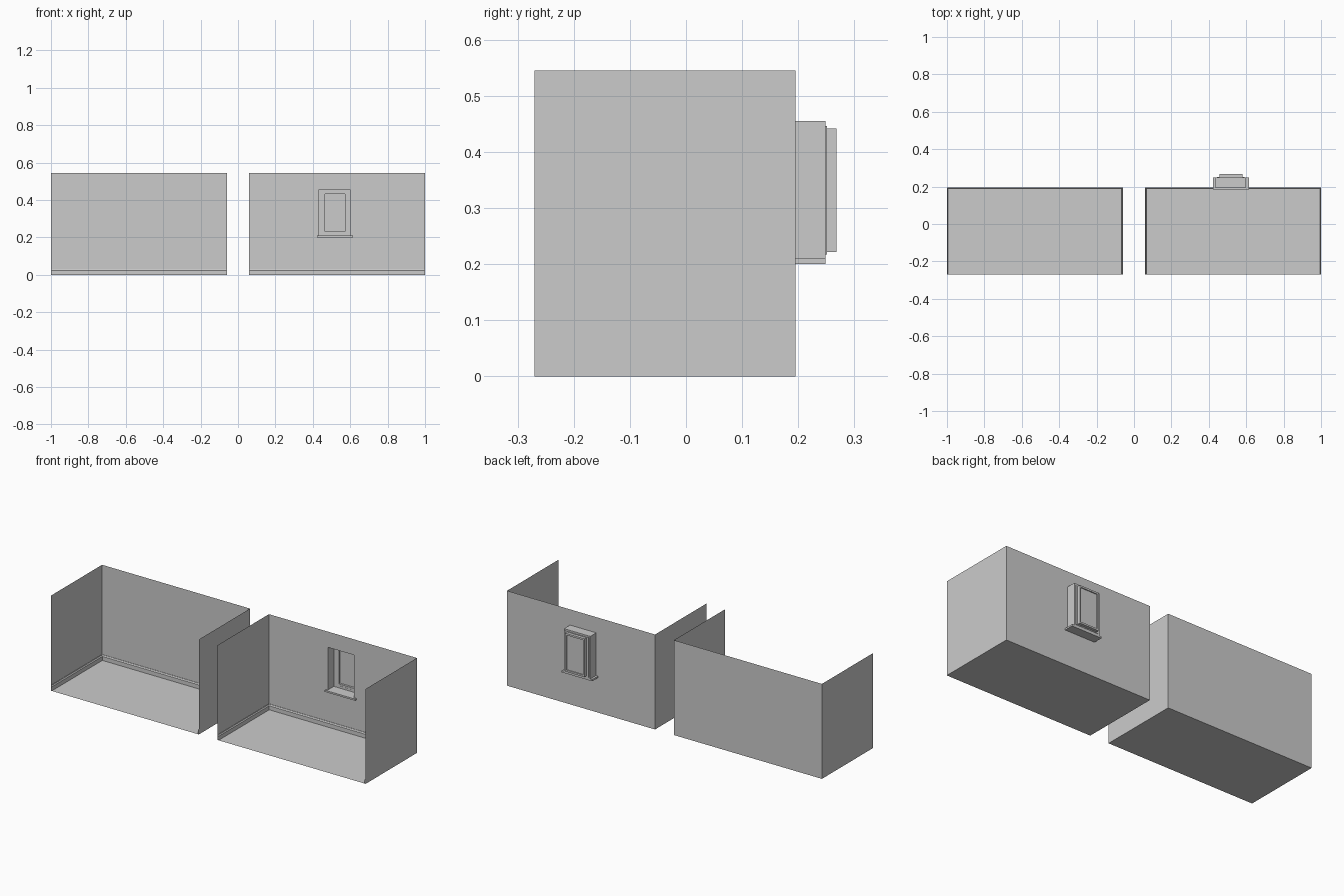
import bpy

if "Cube" in bpy.data.objects:
    bpy.data.objects.remove(bpy.data.objects["Cube"])

X_IN, X_OUT = 0.06, 1.0
Y_FRONT, Y_BACK, H = -0.27, 0.195, 0.545


def mesh(name, verts, faces):
    me = bpy.data.meshes.new(name)
    me.from_pydata(verts, [], faces)
    ob = bpy.data.objects.new(name, me)
    bpy.context.collection.objects.link(ob)
    return ob


def rect(r, y):
    x0, x1, z0, z1 = r
    return [(x0, y, z0), (x1, y, z0), (x1, y, z1), (x0, y, z1)]


def loft(name, loops, closed=False, cap=False):
    """Join a series of (rect, y) loops with quads."""
    verts = [v for r, y in loops for v in rect(r, y)]
    n = len(loops)
    faces = []
    for i in range(n if closed else n - 1):
        a, b = i * 4, (i + 1) % n * 4
        for j in range(4):
            k = (j + 1) % 4
            faces.append((a + j, a + k, b + k, b + j))
    if cap:
        faces.append(tuple(range((n - 1) * 4, n * 4)))
    return mesh(name, verts, faces)


def box(name, lo, hi):
    v = [(x, y, z) for x in (lo[0], hi[0]) for y in (lo[1], hi[1]) for z in (lo[2], hi[2])]
    return mesh(name, v, [(0, 1, 3, 2), (4, 6, 7, 5), (0, 4, 5, 1),
                          (2, 3, 7, 6), (0, 2, 6, 4), (1, 5, 7, 3)])


def skirting(name, x0, x1):
    # moulded profile (inset from wall, height) swept along three walls
    profile = [(0.006, 0), (0.006, 0.023), (0.003, 0.026), (0.002, 0.031), (0, 0.031)]
    verts, faces = [], []
    for d, z in profile:
        verts += [(x0 + d, Y_FRONT, z), (x0 + d, Y_BACK - d, z),
                  (x1 - d, Y_BACK - d, z), (x1 - d, Y_FRONT, z)]
    for i in range(len(profile) - 1):
        for j in range(3):
            a = i * 4 + j
            faces.append((a, a + 1, a + 5, a + 4))
    mesh(name, verts, faces)


hole = (0.434, 0.600, 0.209, 0.455)

# two open-fronted rooms
for side, x0, x1 in (("left", -X_OUT, -X_IN), ("right", X_IN, X_OUT)):
    mesh(side + "_floor", [(x0, Y_FRONT, 0), (x1, Y_FRONT, 0), (x1, Y_BACK, 0), (x0, Y_BACK, 0)],
         [(0, 1, 2, 3)])
    for tag, x in (("outer" if x0 < 0 else "inner", x0), ("inner" if x0 < 0 else "outer", x1)):
        mesh(f"{side}_{tag}_side_wall",
             [(x, Y_FRONT, 0), (x, Y_BACK, 0), (x, Y_BACK, H), (x, Y_FRONT, H)], [(0, 1, 2, 3)])
    wall = (x0, x1, 0, H)
    if side == "left":
        mesh("left_back_wall", rect(wall, Y_BACK), [(0, 1, 2, 3)])
    else:
        loft("right_back_wall", [(wall, Y_BACK), (hole, Y_BACK)])
    skirting(side + "_skirting", x0, x1)

# window recess, frame, sash with pane, and sill
plate = (0.443, 0.592, 0.217, 0.446)
sash = (0.457, 0.580, 0.222, 0.442)
glass = (0.465, 0.572, 0.232, 0.432)
loft("window_reveal", [(hole, Y_BACK), (hole, 0.249), (plate, 0.249)])
loft("window_frame", [(plate, 0.249), (plate, 0.251), (sash, 0.251), (sash, 0.249)], closed=True)
loft("window_sash", [(sash, 0.250), (sash, 0.268), (glass, 0.268), (glass, 0.250)], closed=True)
mesh("window_pane", rect(glass, 0.262), [(0, 1, 2, 3)])
box("window_sill", (0.422, 0.184, 0.2005), (0.615, 0.249, 0.210))
